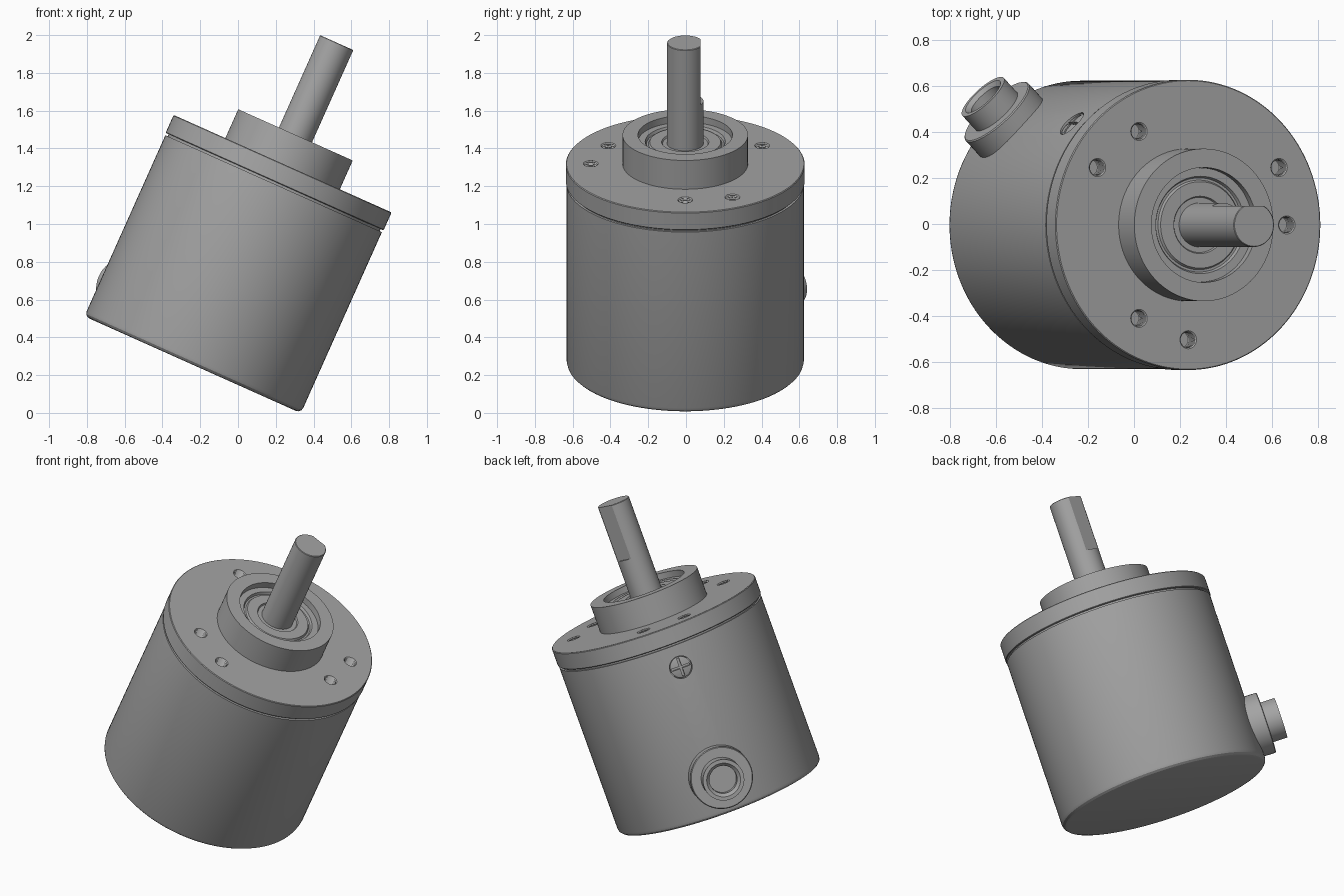
import bpy, bmesh
from math import radians, pi
from mathutils import Matrix, Vector

if "Cube" in bpy.data.objects:
    bpy.data.objects.remove(bpy.data.objects["Cube"])

# One metal colour for everything
metal = bpy.data.materials.new("grey_metal")
metal.use_nodes = True
GREY = (0.37, 0.37, 0.37, 1)
metal.diffuse_color = GREY
metal.node_tree.nodes["Principled BSDF"].inputs["Base Color"].default_value = GREY

# The whole unit leans towards +x
TILT = Matrix.Translation((-0.24, -0.004, 0.255)) @ Matrix.Rotation(radians(24.1), 4, 'Y')


def side_frame(height, angle=135):
    """Frame on the barrel's axis whose z points outwards through the side."""
    return (Matrix.Translation((0, 0, height)) @ Matrix.Rotation(radians(angle), 4, 'Z')
            @ Matrix.Rotation(pi / 2, 4, 'Y'))


def finish(name, bm, frame):
    bmesh.ops.recalc_face_normals(bm, faces=bm.faces)
    mesh = bpy.data.meshes.new(name)
    bm.to_mesh(mesh)
    bm.free()
    mesh.transform(frame)
    mesh.materials.append(metal)
    obj = bpy.data.objects.new(name, mesh)
    obj.matrix_world = TILT
    bpy.context.collection.objects.link(obj)
    return obj


def lathe(name, profile, frame=Matrix(), steps=96):
    """Turn a profile of (radius, height) points around z."""
    bm = bmesh.new()
    verts = [bm.verts.new((r, 0, z)) for r, z in profile]
    edges = [bm.edges.new(pair) for pair in zip(verts, verts[1:])]
    bmesh.ops.spin(bm, geom=verts + edges, cent=(0, 0, 0), axis=(0, 0, 1),
                   angle=2 * pi, steps=steps)
    bmesh.ops.remove_doubles(bm, verts=bm.verts, dist=0.0001)
    return finish(name, bm, frame)


def box(name, centre, size, frame=Matrix()):
    bm = bmesh.new()
    bmesh.ops.create_cube(bm, size=1)
    bmesh.ops.scale(bm, vec=Vector(size), verts=bm.verts)
    bmesh.ops.translate(bm, vec=Vector(centre), verts=bm.verts)
    return finish(name, bm, frame)


def select_only(obj):
    bpy.ops.object.select_all(action='DESELECT')
    obj.select_set(True)
    bpy.context.view_layer.objects.active = obj


def cut(obj, cutters):
    bpy.context.view_layer.update()
    for cutter in cutters:
        mod = obj.modifiers.new("cut", 'BOOLEAN')
        mod.operation, mod.solver, mod.object = 'DIFFERENCE', 'EXACT', cutter
        select_only(obj)
        bpy.ops.object.modifier_apply(modifier=mod.name)
        bpy.data.objects.remove(cutter)


# Barrel with rounded bottom edge and a narrow neck under the cap
barrel = lathe("barrel", [(0, 0), (0.598, 0), (0.613, 0.004), (0.624, 0.015), (0.628, 0.03),
                          (0.628, 1.05), (0.615, 1.05), (0.615, 1.07), (0, 1.07)], steps=128)

# Front cap with pilot boss and bearing recess
cap = lathe("front_cap", [(0, 1.062), (0.628, 1.062), (0.632, 1.066), (0.632, 1.162),
                          (0.628, 1.166), (0.332, 1.166), (0.332, 1.333), (0.25, 1.333),
                          (0.25, 1.275), (0, 1.275)], steps=128)

# Threaded mounting holes, two rings of three
thread = [(0, 1.09)]
for i in range(9):
    z = 1.09 + i * 0.01
    thread += [(0.034, z), (0.041, z + 0.005)]
thread += [(0.041, 1.2), (0, 1.2)]
holes = []
for radius, start in ((0.47, 0), (0.5, 30)):
    for k in range(3):
        place = (Matrix.Rotation(radians(start + 120 * k), 4, 'Z')
                 @ Matrix.Translation((radius, 0, 0)))
        holes.append(lathe("hole_cutter", thread, place, 24))
cut(cap, holes)

# Bearing: outer race, shield and inner race
bearing = lathe("bearing", [(0.249, 1.27), (0.249, 1.295), (0.212, 1.295), (0.205, 1.28),
                            (0.195, 1.28), (0.188, 1.292), (0.125, 1.292), (0.12, 1.283),
                            (0.09, 1.283), (0.09, 1.27), (0.249, 1.27)])

# Output shaft with a flat milled on its outer end
shaft = lathe("shaft", [(0, 1.26), (0.096, 1.26), (0.096, 1.865), (0.093, 1.868), (0, 1.868)],
              steps=64)
cut(shaft, [box("flat_cutter", (0, 0.182, 1.73), (0.4, 0.2, 0.4))])

# Cable outlet: flange and hollow nozzle through the side wall
outlet = side_frame(0.226)
flange = lathe("outlet_flange", [(0, 0.54), (0.185, 0.54), (0.185, 0.695), (0.18, 0.7),
                                 (0, 0.7)], outlet, 64)
nozzle = lathe("outlet_nozzle", [(0, 0.69), (0.122, 0.69), (0.122, 0.79), (0.1, 0.79),
                                 (0.082, 0.772), (0.082, 0.73), (0, 0.73)], outlet, 64)

# Cross-head screw sunk in the side wall
socket = side_frame(0.915)
cut(barrel, [lathe("socket_cutter", [(0, 0.59), (0.067, 0.59), (0.067, 0.7), (0, 0.7)],
                   socket, 48)])
screw = lathe("side_screw", [(0, 0.58), (0.063, 0.58), (0.063, 0.62), (0.04, 0.626),
                             (0, 0.629)], socket, 48)
cut(screw, [box("slot_cutter", (0, 0, 0.65), size, socket)
            for size in ((0.11, 0.014, 0.09), (0.014, 0.11, 0.09))])

for obj in (barrel, cap, bearing, shaft, flange, nozzle, screw):
    select_only(obj)
    bpy.ops.object.shade_smooth_by_angle(angle=radians(30))
